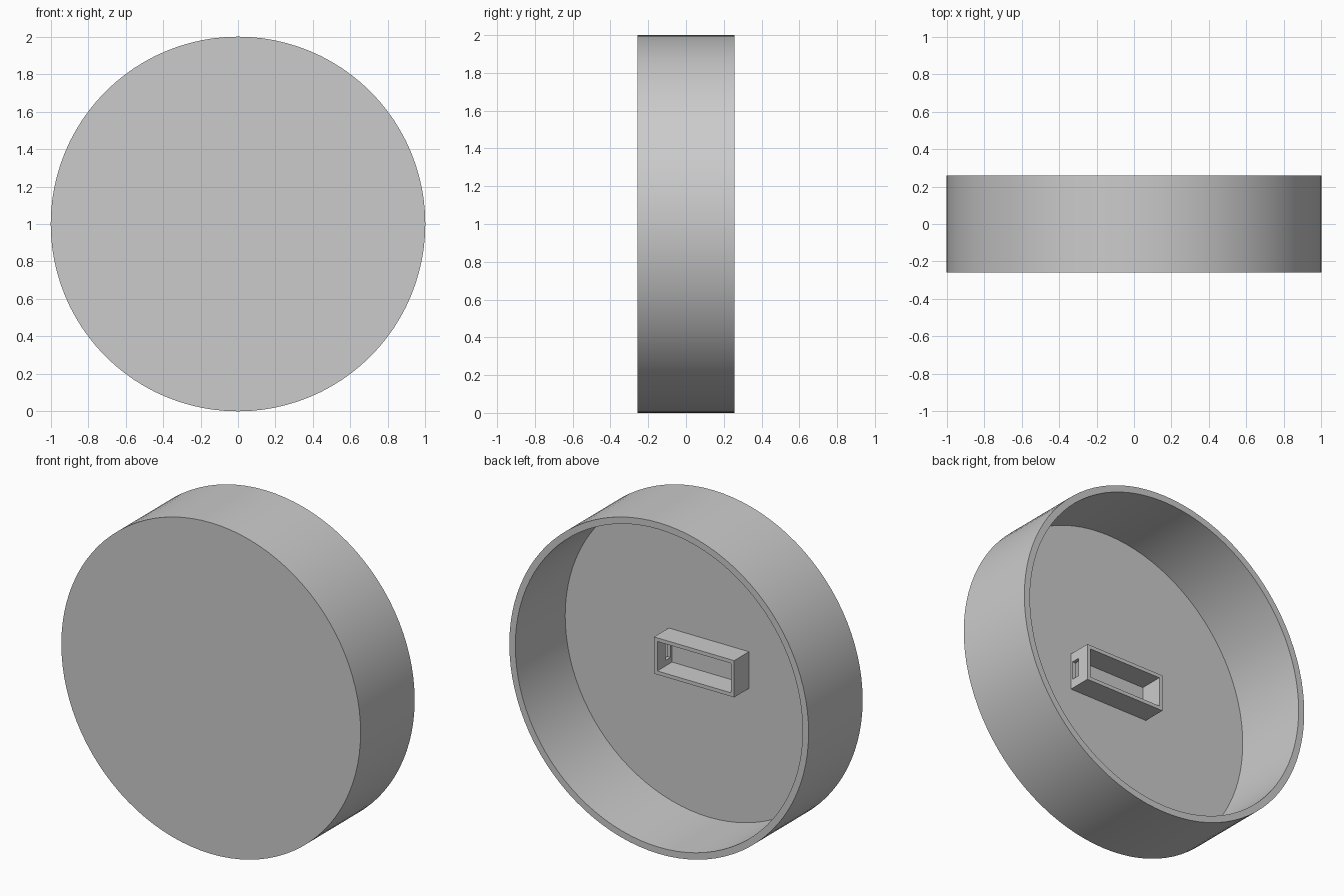
import bpy, bmesh, math
from mathutils import Matrix, Vector

cube = bpy.data.objects.get("Cube")
if cube:
    bpy.data.objects.remove(cube, do_unlink=True)

GREY = (0.6, 0.6, 0.6, 1.0)
mat = bpy.data.materials.new("plain grey")
mat.use_nodes = True
mat.diffuse_color = GREY
mat.node_tree.nodes["Principled BSDF"].inputs["Base Color"].default_value = GREY

DEPTH, WALL = 0.516, 0.04
FLOOR_Y = -DEPTH / 2 + WALL


def add_object(name, bm):
    mesh = bpy.data.meshes.new(name)
    bmesh.ops.recalc_face_normals(bm, faces=bm.faces)
    bm.to_mesh(mesh)
    bm.free()
    obj = bpy.data.objects.new(name, mesh)
    bpy.context.collection.objects.link(obj)
    mesh.materials.append(mat)
    return obj


def add_box(name, low, high):
    low, high = Vector(low), Vector(high)
    bm = bmesh.new()
    size = Matrix.Diagonal((high - low).to_4d())
    bmesh.ops.create_cube(bm, size=1, matrix=Matrix.Translation((low + high) / 2) @ size)
    return add_object(name, bm)


def cut(target, cutter):
    mod = target.modifiers.new(cutter.name, "BOOLEAN")
    mod.operation, mod.solver, mod.object = "DIFFERENCE", "EXACT", cutter
    cutter.hide_render = True
    cutter.hide_set(True)


# Round shell: a drum whose back cap is inset and pushed in to form the cup
bm = bmesh.new()
place = Matrix.Translation((0, 0, 1)) @ Matrix.Rotation(-math.pi / 2, 4, "X")
bmesh.ops.create_cone(bm, cap_ends=True, segments=96, radius1=1, radius2=1,
                      depth=DEPTH, matrix=place)
back = max(bm.faces, key=lambda f: f.calc_center_median().y)
bmesh.ops.inset_region(bm, faces=[back], thickness=WALL)
floor = bmesh.ops.extrude_discrete_faces(bm, faces=[back])["faces"][0]
bmesh.ops.translate(bm, verts=floor.verts, vec=(0, FLOOR_Y - DEPTH / 2, 0))
shell = add_object("round_shell", bm)
bpy.context.view_layer.objects.active = shell
shell.select_set(True)
bpy.ops.object.shade_smooth_by_angle(angle=math.radians(30))
shell.select_set(False)

# Open rectangular housing standing on the shell floor
HX, HZ, THICK, RIM_Y = 0.268, 0.111, 0.022, -0.077
housing = add_box("housing", (-HX, FLOOR_Y - 0.01, 1 - HZ), (HX, RIM_Y, 1 + HZ))
cut(housing, add_box("cavity_cutter", (-HX + THICK, FLOOR_Y - 0.1, 1 - HZ + THICK),
                     (HX - THICK, RIM_Y + 0.1, 1 + HZ - THICK)))

# Slot through the left end wall only
cut(housing, add_box("slot_cutter", (HX - 2 * THICK, -0.204, 0.945),
                     (HX + 0.1, -0.154, 1.055)))
